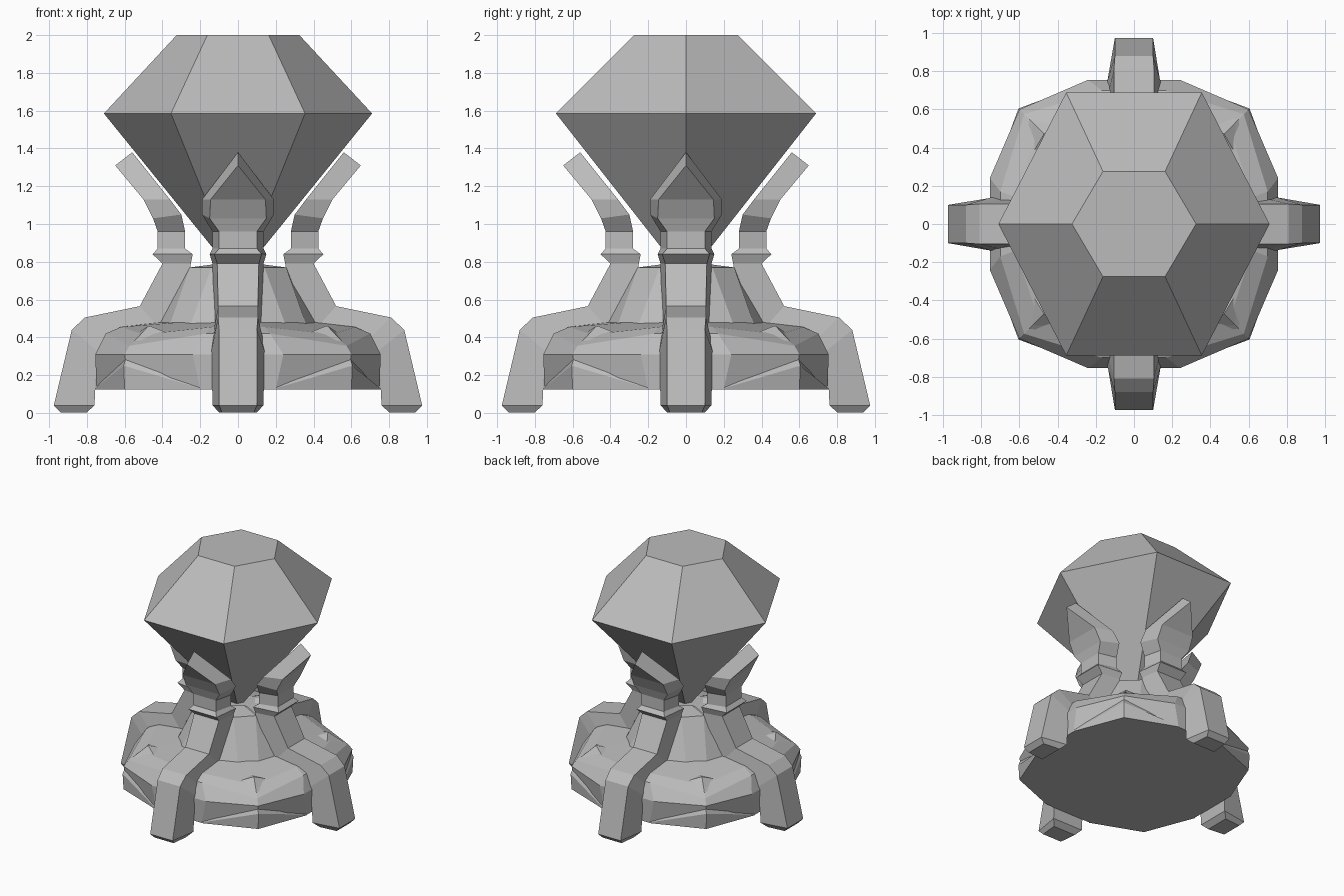
import bpy, bmesh, math
from mathutils import Matrix, Vector

grey = bpy.data.materials.new("stone_grey")
grey.diffuse_color = (0.5, 0.5, 0.5, 1)


def loft(name, rings, quarter_copies=False):
    """Skin closed rings of equal length, optionally repeated at four quarter turns."""
    bm = bmesh.new()
    for k in range(4 if quarter_copies else 1):
        rot = Matrix.Rotation(k * math.pi / 2, 3, 'Z')
        loops = [[bm.verts.new(rot @ Vector(p)) for p in ring] for ring in rings]
        for a, b in zip(loops, loops[1:]):
            n = len(a)
            for i in range(n):
                j = (i + 1) % n
                bm.faces.new((a[i], a[j], b[j], b[i]))
        bm.faces.new(loops[0][::-1])
        bm.faces.new(loops[-1])
    bmesh.ops.remove_doubles(bm, verts=bm.verts, dist=0.0005)
    bmesh.ops.recalc_face_normals(bm, faces=bm.faces)
    mesh = bpy.data.meshes.new(name)
    bm.to_mesh(mesh)
    bm.free()
    mesh.materials.append(grey)
    obj = bpy.data.objects.new(name, mesh)
    bpy.context.collection.objects.link(obj)
    return obj


def four_fold(points):
    """Turn the points of one quadrant into a full ring."""
    return [Matrix.Rotation(k * math.pi / 2, 3, 'Z') @ Vector(p)
            for k in range(4) for p in points]


def hexagon(rx, ry, z):
    return [(rx * math.cos(i * math.pi / 3), ry * math.sin(i * math.pi / 3), z)
            for i in range(6)]


# Faceted gem
loft("crystal", [hexagon(0.001, 0.001, 0.71), hexagon(0.71, 0.795, 1.585),
                 hexagon(0.325, 0.318, 2.0)])

# Base: wall, sloped rim, and top falling towards each diagonal corner
loft("base", [
    four_fold([(0.75, 0.2, 0.125), (0.575, 0.575, 0.125), (0.2, 0.75, 0.125)]),
    four_fold([(0.755, 0.24, 0.31), (0.6, 0.6, 0.31), (0.24, 0.755, 0.31)]),
    four_fold([(0.7, 0.17, 0.42), (0.575, 0.575, 0.355), (0.17, 0.7, 0.42)]),
    four_fold([(0.62, 0.14, 0.455), (0.5, 0.5, 0.415), (0.14, 0.62, 0.455)]),
    four_fold([(0.4, 0.12, 0.48), (0.3, 0.3, 0.48), (0.12, 0.4, 0.48)]),
])

# Raised triangular braces on the lower wall, one each side of a corner
loft("base_brace", [
    [(0.755, 0.2, 0.125), (0.6, 0.6, 0.125), (0.2, 0.755, 0.125), (0.3, 0.3, 0.125)],
    [(0.755, 0.2, 0.13), (0.605, 0.605, 0.25), (0.2, 0.755, 0.13), (0.3, 0.3, 0.25)],
    [(0.735, 0.2, 0.145), (0.59, 0.59, 0.305), (0.2, 0.735, 0.145), (0.3, 0.3, 0.305)],
], True)

# Diamond plates with small pyramid studs
loft("corner_stud", [
    [(0.56, 0.34, 0.405), (0.55, 0.55, 0.38), (0.34, 0.56, 0.405), (0.4, 0.4, 0.43)],
    [(0.535, 0.365, 0.42), (0.53, 0.53, 0.4), (0.365, 0.535, 0.42), (0.415, 0.415, 0.44)],
    [(0.475, 0.465, 0.46), (0.475, 0.475, 0.46), (0.465, 0.475, 0.46), (0.465, 0.465, 0.46)],
], True)

# Central tower with a narrow facet on each diagonal
loft("tower", [
    four_fold([(0.42, 0.12, 0.46), (0.36, 0.25, 0.47), (0.25, 0.36, 0.47), (0.12, 0.42, 0.46)]),
    four_fold([(0.27, 0.1, 0.74), (0.255, 0.14, 0.77), (0.14, 0.255, 0.77), (0.1, 0.27, 0.74)]),
    four_fold([(0.12, 0.04, 0.77), (0.1, 0.08, 0.79), (0.08, 0.1, 0.79), (0.04, 0.12, 0.77)]),
])

# Clawed legs: outer (radius, z, half width) and inner (radius, z, half width)
stations = [
    ((0.94, 0.003, 0.085), (0.80, 0.003, 0.10)),
    ((0.975, 0.04, 0.10), (0.76, 0.04, 0.135)),
    ((0.88, 0.44, 0.10), (0.745, 0.33, 0.14)),
    ((0.81, 0.505, 0.105), (0.62, 0.32, 0.15)),
    ((0.52, 0.565, 0.105), (0.30, 0.32, 0.14)),
    ((0.40, 0.79, 0.11), (0.25, 0.79, 0.135)),
    ((0.452, 0.84, 0.125), (0.24, 0.84, 0.15)),
    ((0.425, 0.87, 0.10), (0.28, 0.87, 0.135)),
    ((0.425, 0.96, 0.10), (0.28, 0.96, 0.135)),
    ((0.45, 1.03, 0.15), (0.30, 1.05, 0.19)),
    ((0.50, 1.13, 0.145), (0.36, 1.13, 0.19)),
    ((0.65, 1.31, 0.0), (0.56, 1.38, 0.0)),
]
loft("claw_leg", [[(o[0], -o[2], o[1]), (o[0], o[2], o[1]),
                   (i[0], i[2], i[1]), (i[0], -i[2], i[1])]
                  for o, i in stations[:-1]], True)

# Pointed claw tips
bm = bmesh.new()
(ro, zo, wo), (ri, zi, wi) = stations[-2]
(to, tz, _), (ti, tzi, _) = stations[-1]
for k in range(4):
    rot = Matrix.Rotation(k * math.pi / 2, 3, 'Z')
    a, b, c, d, e, f = [bm.verts.new(rot @ Vector(p)) for p in (
        (ro, -wo, zo), (ro, wo, zo), (ri, wi, zi), (ri, -wi, zi), (to, 0, tz), (ti, 0, tzi))]
    for face in ((a, b, e), (b, c, f, e), (c, d, f), (d, a, e, f), (a, d, c, b)):
        bm.faces.new(face)
bmesh.ops.recalc_face_normals(bm, faces=bm.faces)
tip_mesh = bpy.data.meshes.new("claw_tip")
bm.to_mesh(tip_mesh)
bm.free()
tip_mesh.materials.append(grey)
bpy.context.collection.objects.link(bpy.data.objects.new("claw_tip", tip_mesh))
